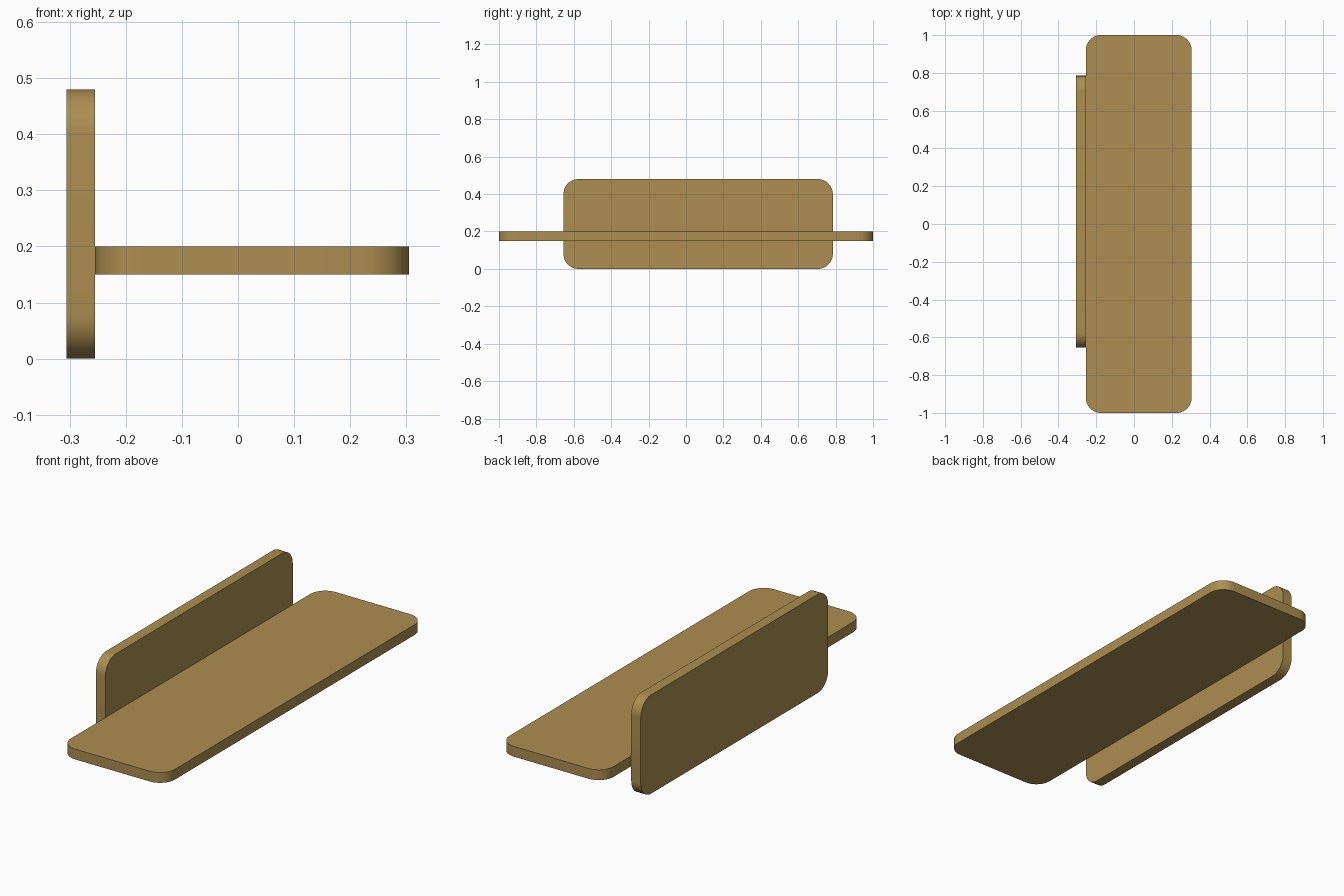
import bpy, math
from mathutils import Matrix

if "Cube" in bpy.data.objects:
    bpy.data.objects.remove(bpy.data.objects["Cube"])

wood = bpy.data.materials.new("tan wood")
wood.diffuse_color = (0.413, 0.27, 0.08, 1)
wood.use_nodes = True
wood.node_tree.nodes["Principled BSDF"].inputs["Base Color"].default_value = wood.diffuse_color


def rounded_board(name, a0, a1, b0, b1, thickness, radius, matrix, segs=12):
    """Rounded rectangle in the local XY plane, extruded up local Z."""
    corners = [(a1 - radius, b1 - radius, 0), (a0 + radius, b1 - radius, 90),
               (a0 + radius, b0 + radius, 180), (a1 - radius, b0 + radius, 270)]
    pts = []
    for cx, cy, start in corners:
        for i in range(segs + 1):
            t = math.radians(start + 90 * i / segs)
            pts.append((cx + radius * math.cos(t), cy + radius * math.sin(t)))
    n = len(pts)
    verts = [(x, y, z) for z in (0, thickness) for x, y in pts]
    faces = [list(range(n))[::-1], list(range(n, 2 * n))]
    faces += [(i, (i + 1) % n, n + (i + 1) % n, n + i) for i in range(n)]
    mesh = bpy.data.meshes.new(name)
    mesh.from_pydata(verts, [], faces)
    mesh.transform(matrix)
    mesh.materials.append(wood)
    obj = bpy.data.objects.new(name, mesh)
    bpy.context.collection.objects.link(obj)
    bpy.ops.object.select_all(action='DESELECT')
    obj.select_set(True)
    bpy.context.view_layer.objects.active = obj
    bpy.ops.object.shade_smooth_by_angle(angle=math.radians(30))
    return obj


# Flat shelf board
rounded_board("shelf_board", -0.255, 0.305, -1, 1, 0.05, 0.08,
              Matrix.Translation((0, 0, 0.15)))

# Upright back board: local X -> world Y, local Y -> world Z, local Z -> world X
upright = Matrix(((0, 0, 1, -0.306), (1, 0, 0, 0), (0, 1, 0, 0), (0, 0, 0, 1)))
rounded_board("back_board", -0.655, 0.785, 0, 0.48, 0.051, 0.08, upright)
